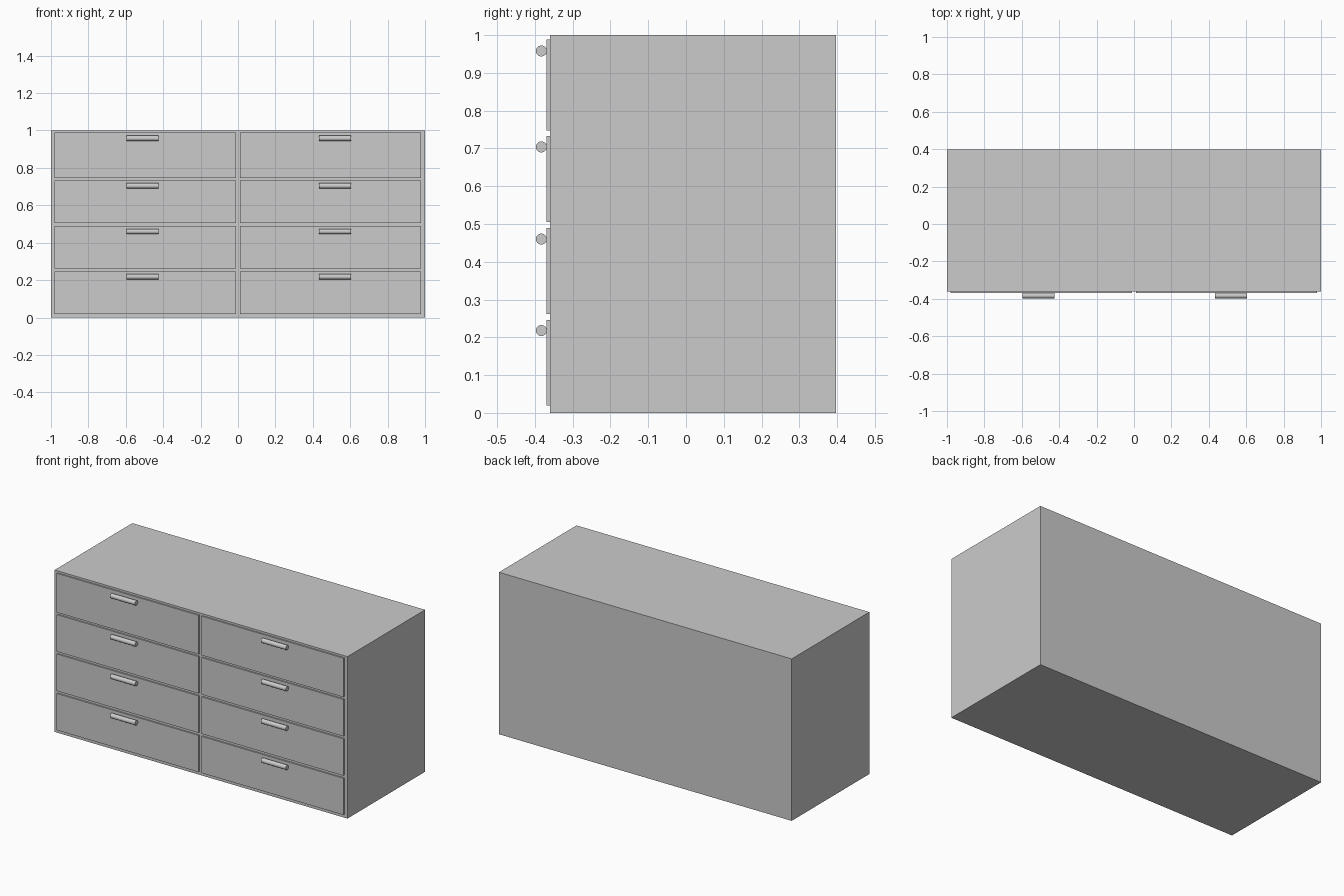
import bpy
from math import pi

if "Cube" in bpy.data.objects:
    bpy.data.objects.remove(bpy.data.objects["Cube"])


def box(name, x0, x1, y0, y1, z0, z1):
    bpy.ops.mesh.primitive_cube_add(
        size=1, location=((x0 + x1) / 2, (y0 + y1) / 2, (z0 + z1) / 2))
    ob = bpy.context.object
    ob.name = name
    ob.scale = (x1 - x0, y1 - y0, z1 - z0)
    bpy.ops.object.transform_apply(location=False, rotation=False, scale=True)
    return ob


def handle(name, x0, x1, z):
    bpy.ops.mesh.primitive_cylinder_add(
        vertices=32, radius=0.0145, depth=x1 - x0,
        location=((x0 + x1) / 2, -0.383, z), rotation=(0, pi / 2, 0))
    bpy.context.object.name = name
    bpy.ops.object.shade_smooth_by_angle()


# Cabinet body
FRONT = -0.36
box("cabinet", -1, 1, FRONT, 0.397, 0, 1)

# Columns: drawer left/right edge, handle left/right end
columns = {"left": (-0.98, -0.012, -0.597, -0.426),
           "right": (0.01, 0.978, 0.434, 0.604)}
# Rows: drawer bottom, drawer top, handle height
rows = [(0.02, 0.246, 0.218), (0.262, 0.49, 0.46),
        (0.505, 0.733, 0.704), (0.747, 0.988, 0.958)]

# Drawer fronts with bar handles
for side, (x0, x1, h0, h1) in columns.items():
    for i, (z0, z1, hz) in enumerate(rows, 1):
        box(f"drawer_front_{side}_{i}", x0, x1, -0.369, FRONT, z0, z1)
        handle(f"drawer_handle_{side}_{i}", h0, h1, hz)
